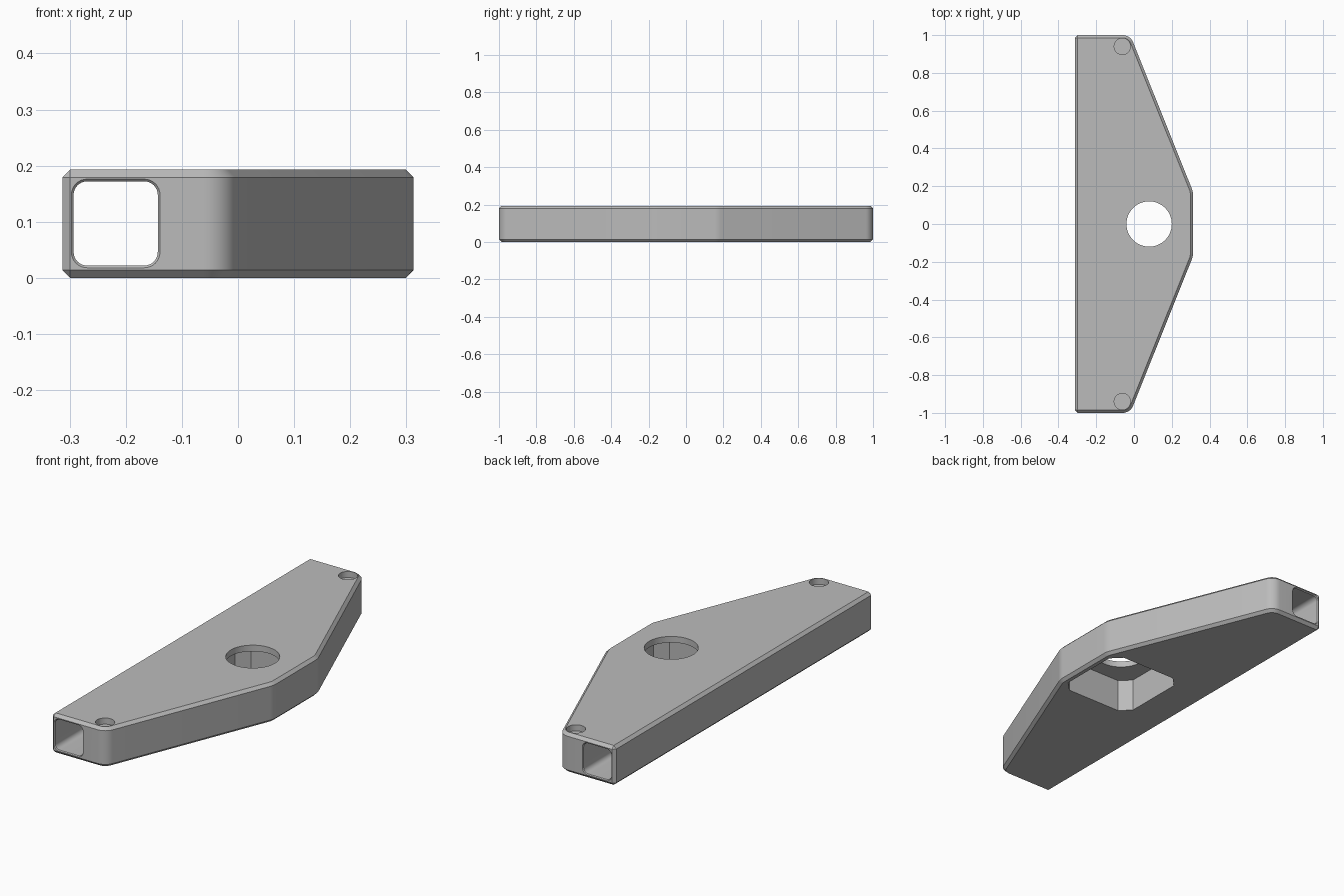
import bpy, bmesh, math
from mathutils import Vector, Matrix

cube = bpy.data.objects.get("Cube")
if cube:
    bpy.data.objects.remove(cube, do_unlink=True)

HALF_W, HEIGHT, CHAMFER = 0.313, 0.193, 0.014

grey = bpy.data.materials.new("grey plastic")
grey.use_nodes = True
colour = (0.5, 0.5, 0.5, 1)
grey.diffuse_color = colour
grey.node_tree.nodes["Principled BSDF"].inputs["Base Color"].default_value = colour


def rounded(corners, steps=8):
    """Counter-clockwise convex outline from (x, y, radius) corners."""
    out = []
    for i, (x, y, r) in enumerate(corners):
        p = Vector((x, y))
        if not r:
            out.append(p)
            continue
        a = (Vector(corners[i - 1][:2]) - p).normalized()
        b = (Vector(corners[(i + 1) % len(corners)][:2]) - p).normalized()
        ang = a.angle(b)
        centre = p + (a + b).normalized() * r / math.sin(ang / 2)
        start = p + a * r / math.tan(ang / 2) - centre
        for k in range(steps + 1):
            out.append(centre + Matrix.Rotation((math.pi - ang) * k / steps, 2) @ start)
    return out


def rectangle(x0, x1, y0, y1, r, steps=8):
    return rounded([(x0, y0, r), (x1, y0, r), (x1, y1, r), (x0, y1, r)], steps)


def circle(x, y, r, n=64):
    return [Vector((x + r * math.cos(math.tau * k / n),
                    y + r * math.sin(math.tau * k / n))) for k in range(n)]


def loft(name, rings):
    """Closed solid through rings of equal point count."""
    bm = bmesh.new()
    loops = [[bm.verts.new(p) for p in ring] for ring in rings]
    for lo, hi in zip(loops, loops[1:]):
        for i in range(len(lo)):
            j = (i + 1) % len(lo)
            bm.faces.new((lo[i], lo[j], hi[j], hi[i]))
    bm.faces.new(loops[0][::-1])
    bm.faces.new(loops[-1])
    bmesh.ops.recalc_face_normals(bm, faces=bm.faces)
    mesh = bpy.data.meshes.new(name)
    bm.to_mesh(mesh)
    bm.free()
    mesh.materials.append(grey)
    obj = bpy.data.objects.new(name, mesh)
    bpy.context.collection.objects.link(obj)
    return obj


def prism(name, outline, z0, z1):
    return loft(name, [[(p.x, p.y, z) for p in outline] for z in (z0, z1)])


# Tapered body with rounded outer corners and chamfered rims
body = prism("bracket_body", rounded([
    (-HALF_W, -1, 0), (-0.02, -1, 0.06), (HALF_W, -0.17, 0.1),
    (HALF_W, 0.17, 0.1), (-0.02, 1, 0.06), (-HALF_W, 1, 0)]), 0, HEIGHT)
bevel = body.modifiers.new("rim_chamfer", "BEVEL")
bevel.width = CHAMFER
bevel.segments = 1
bevel.limit_method = "ANGLE"
bevel.angle_limit = math.radians(40)

# Square tunnel along the straight edge, flared at both mouths
tunnel = []
for y, grow in ((-1.004, 0.008), (-0.996, 0), (0.996, 0), (1.004, 0.008)):
    section = rectangle(-0.293 - grow, -0.143 + grow,
                        0.022 - grow, 0.172 + grow, 0.024 + grow)
    tunnel.append([(p.x, y, p.y) for p in section])

# Centre hole, open pocket beneath it, and two shallow end recesses
cutters = [
    loft("tunnel_cutter", tunnel),
    prism("pocket_cutter", rectangle(-0.12, 0.28, -0.2, 0.2, 0.05, 1), -0.1, 0.163),
    prism("centre_hole_cutter", circle(0.08, 0, 0.12), 0.1, 0.3),
]
for side in (-1, 1):
    cutters.append(prism("recess_cutter", circle(-0.062, side * 0.94, 0.043, 40),
                         HEIGHT - 0.03, 0.3))
for cutter in cutters:
    cutter.hide_render = True
    cut = body.modifiers.new(cutter.name, "BOOLEAN")
    cut.operation = "DIFFERENCE"
    cut.solver = "EXACT"
    cut.object = cutter

bpy.ops.object.select_all(action="DESELECT")
body.select_set(True)
bpy.context.view_layer.objects.active = body
for modifier in list(body.modifiers):
    bpy.ops.object.modifier_apply(modifier=modifier.name)
for cutter in cutters:
    bpy.data.objects.remove(cutter, do_unlink=True)
bpy.ops.object.shade_smooth_by_angle(angle=math.radians(25))
